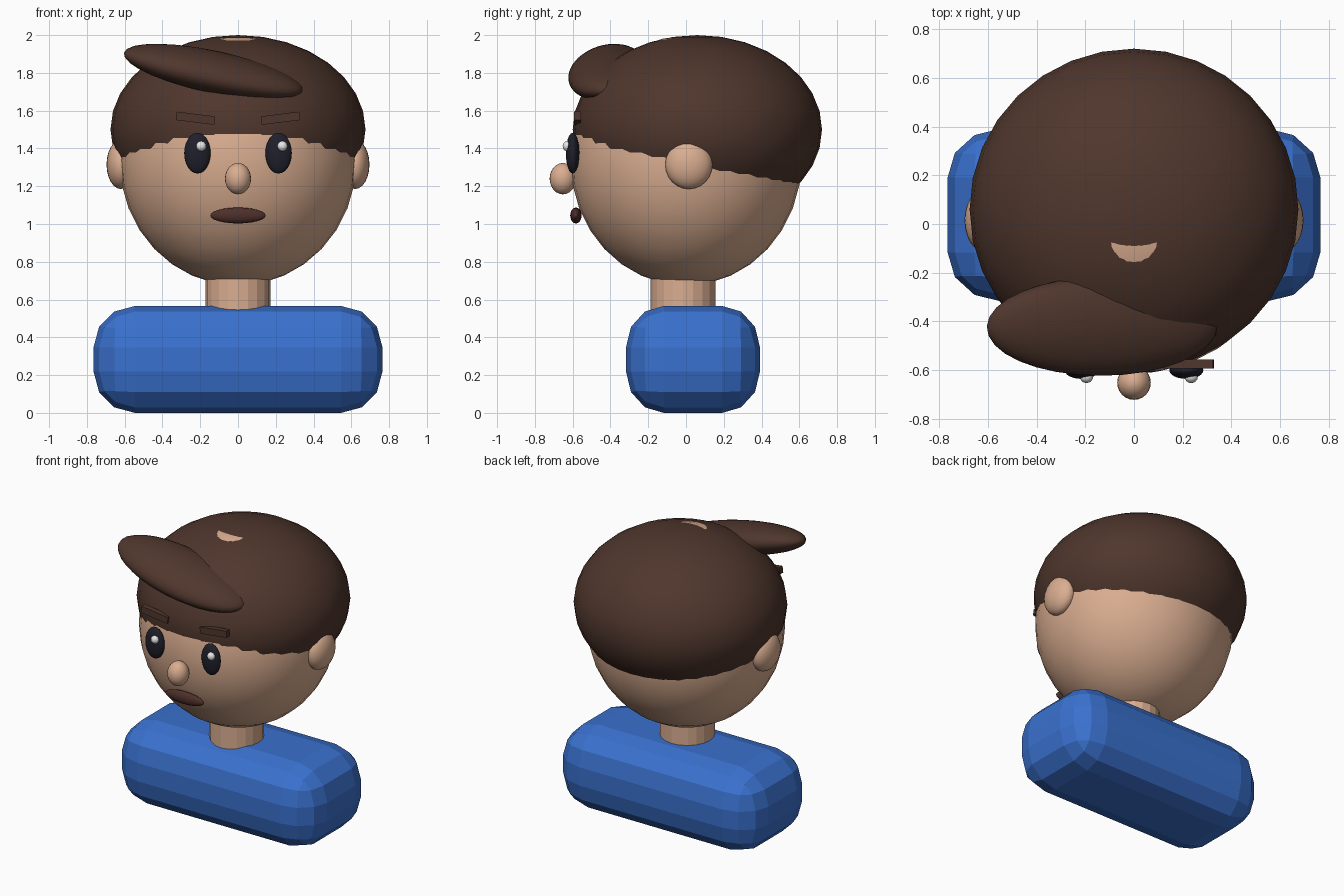
import bpy
from math import radians

cube = bpy.data.objects.get("Cube")
if cube:
    bpy.data.objects.remove(cube, do_unlink=True)


def material(name, r, g, b):
    m = bpy.data.materials.new(name)
    m.use_nodes = True
    m.diffuse_color = (r, g, b, 1)
    m.node_tree.nodes["Principled BSDF"].inputs["Base Color"].default_value = (r, g, b, 1)
    return m


SKIN = material("skin", 0.70, 0.42, 0.28)
BROWN = material("hair brown", 0.078, 0.037, 0.026)
LIP = material("lip brown", 0.075, 0.028, 0.023)
BLACK = material("eye black", 0.014, 0.014, 0.024)
WHITE = material("highlight white", 0.85, 0.85, 0.85)
BLUE = material("shirt blue", 0.042, 0.165, 0.62)


def finish(name, mat, size=None, rotation=(0, 0, 0)):
    """Name, colour, rotate and scale the newest object."""
    ob = bpy.context.object
    ob.name = name
    ob.data.materials.append(mat)
    if size:
        ob.scale = size
    ob.rotation_euler = [radians(a) for a in rotation]
    return ob


def ball(name, mat, centre, radii, rotation=(0, 0, 0), segments=32):
    """Smooth ellipsoid."""
    bpy.ops.mesh.primitive_uv_sphere_add(
        segments=segments, ring_count=segments // 2, location=centre)
    ob = finish(name, mat, radii, rotation)
    bpy.ops.object.shade_smooth()
    return ob


# Shirt: flat-shaded block with broad rounded edges
bpy.ops.mesh.primitive_cube_add(size=1, location=(0, 0.037, 0.283))
shirt = finish("shirt", BLUE, (1.53, 0.78, 0.566))
bpy.ops.object.transform_apply(location=False, rotation=False, scale=True)
bevel = shirt.modifiers.new("rounding", "BEVEL")
bevel.width = 0.22
bevel.segments = 3
bpy.ops.object.modifier_apply(modifier="rounding")
shirt.scale.y = 0.91

# Neck
bpy.ops.mesh.primitive_cylinder_add(
    vertices=20, radius=0.172, depth=0.4, location=(0, -0.015, 0.6))
finish("neck", SKIN)

# Head and the overlapping cap of hair
ball("head", SKIN, (0, 0, 1.335), (0.627, 0.612, 0.66))
ball("hair", BROWN, (0, 0.06, 1.5), (0.675, 0.66, 0.5))
ball("hair_quiff", BROWN, (-0.13, -0.42, 1.805), (0.485, 0.207, 0.106), (12, 12, 0))

# Paired features
for side, s in (("left", 1), ("right", -1)):
    ball(side + "_ear", SKIN, (s * 0.62, 0.015, 1.315), (0.076, 0.125, 0.13), segments=24)
    ball(side + "_eye", BLACK, (s * 0.215, -0.6, 1.375), (0.07, 0.036, 0.108), segments=24)
    ball(side + "_eye_highlight", WHITE, (s * 0.215 + 0.02, -0.628, 1.412),
         (0.027, 0.025, 0.027), segments=16)
    bpy.ops.mesh.primitive_cube_add(size=1, location=(s * 0.225, -0.574, 1.56))
    finish(side + "_eyebrow", BROWN, (0.205, 0.037, 0.045), (0, -s * 7, 0))

# Nose and mouth
ball("nose", SKIN, (0, -0.652, 1.24), (0.069, 0.07, 0.083), segments=24)
ball("mouth", LIP, (0, -0.583, 1.045), (0.147, 0.03, 0.042), segments=24)
